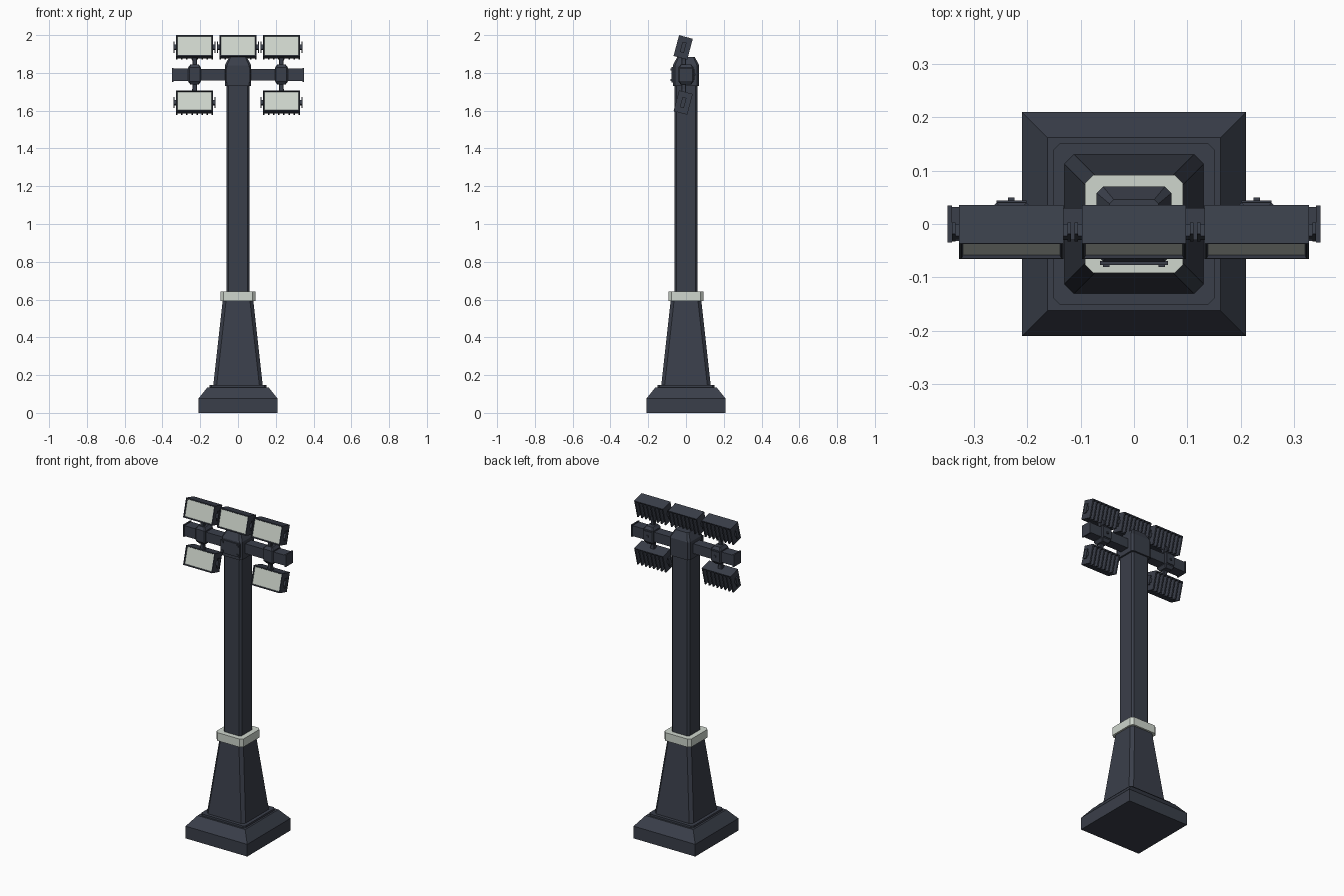
import bpy, bmesh, math
from mathutils import Matrix, Vector

if "Cube" in bpy.data.objects:
    bpy.data.objects.remove(bpy.data.objects["Cube"])


def material(name, rgb):
    m = bpy.data.materials.new(name)
    m.diffuse_color = (*rgb, 1)
    m.use_nodes = True
    m.node_tree.nodes["Principled BSDF"].inputs["Base Color"].default_value = m.diffuse_color
    return m


STEEL = material("dark blue grey steel", (0.042, 0.049, 0.068))
PALE = material("pale grey", (0.62, 0.67, 0.61))


def finish(name, bm, mats):
    bmesh.ops.recalc_face_normals(bm, faces=bm.faces)
    me = bpy.data.meshes.new(name)
    bm.to_mesh(me)
    bm.free()
    for m in mats:
        me.materials.append(m)
    ob = bpy.data.objects.new(name, me)
    bpy.context.collection.objects.link(ob)
    return ob


def octagon(hx, hy, c):
    """Rectangle outline with cut corners."""
    return [(hx, -hy + c), (hx, hy - c), (hx - c, hy), (-hx + c, hy),
            (-hx, hy - c), (-hx, -hy + c), (-hx + c, -hy), (hx - c, -hy)]


def loft(name, rings, mat=STEEL, at=(0, 0)):
    """Stack of cut-corner rings: (z, half x, half y, corner cut)."""
    bm = bmesh.new()
    loops = [[bm.verts.new((x + at[0], y + at[1], z)) for x, y in octagon(hx, hy, c)]
             for z, hx, hy, c in rings]
    for a, b in zip(loops, loops[1:]):
        for i in range(8):
            j = (i + 1) % 8
            bm.faces.new((a[i], a[j], b[j], b[i]))
    bm.faces.new(loops[0][::-1])
    bm.faces.new(loops[-1])
    return finish(name, bm, [mat])


def add_box(bm, lo, hi):
    lo, hi = Vector(lo), Vector(hi)
    size = hi - lo
    mat = Matrix.Translation((lo + hi) / 2) @ Matrix.Diagonal((*size, 1))
    return bmesh.ops.create_cube(bm, size=1, matrix=mat)["verts"]


def boxes(name, items, mat=STEEL):
    bm = bmesh.new()
    for lo, hi in items:
        add_box(bm, lo, hi)
    return finish(name, bm, [mat])


# Square foot with sloped shoulders
bm = bmesh.new()
levels = [(0, 0.21), (0.075, 0.21), (0.135, 0.162)]
loops = [[bm.verts.new((sx * h, sy * h, z)) for sx, sy in ((1, -1), (1, 1), (-1, 1), (-1, -1))]
         for z, h in levels]
for a, b in zip(loops, loops[1:]):
    for i in range(4):
        j = (i + 1) % 4
        bm.faces.new((a[i], a[j], b[j], b[i]))
bm.faces.new(loops[0][::-1])
bm.faces.new(loops[-1])
finish("foot", bm, [STEEL])

# Pedestal, collar and pole
loft("foot_plate", [(0.13, 0.151, 0.151, 0.012), (0.147, 0.151, 0.151, 0.012)])
loft("pedestal", [(0.145, 0.131, 0.131, 0.018), (0.595, 0.081, 0.081, 0.018)])
loft("collar", [(0.592, 0.092, 0.092, 0.016), (0.642, 0.092, 0.092, 0.016)], PALE)
loft("pole", [(0.63, 0.06, 0.06, 0.011), (1.74, 0.06, 0.06, 0.011)])
loft("pole_head", [(1.73, 0.07, 0.07, 0.012), (1.84, 0.07, 0.07, 0.012),
                   (1.885, 0.046, 0.046, 0.008)])

# Bolted plate on the head front
plate = [((-0.064, -0.077, 1.75), (0.064, -0.069, 1.83))]
for x in (-0.052, 0.052):
    for z in (1.762, 1.818):
        plate.append(((x - 0.006, -0.081, z - 0.006), (x + 0.006, -0.076, z + 0.006)))
boxes("head_plate", plate)

# Crossbar with thicker ends
bar = [((-0.34, -0.03, 1.76), (0.34, 0.03, 1.82))]
for s in (-1, 1):
    xs = sorted((s * 0.265, s * 0.343))
    bar.append(((xs[0], -0.032, 1.758), (xs[1], 0.032, 1.822)))
    xs = sorted((s * 0.342, s * 0.35))
    bar.append(((xs[0], -0.035, 1.753), (xs[1], 0.035, 1.827)))
boxes("crossbar", bar)

# Clamps around the crossbar with stems to the lamps
for side, x in (("left", -0.23), ("right", 0.23)):
    loft(side + "_clamp", [(1.738, 0.022, 0.028, 0.004), (1.755, 0.034, 0.04, 0.006),
                           (1.828, 0.034, 0.04, 0.006), (1.845, 0.022, 0.028, 0.004)],
         at=(x, 0))
    loft(side + "_stem", [(1.68, 0.018, 0.015, 0.003), (1.715, 0.012, 0.012, 0.003),
                          (1.865, 0.012, 0.012, 0.003), (1.895, 0.018, 0.015, 0.003)],
         at=(x, -0.012))
    boxes(side + "_clamp_plate", [((x - 0.028, 0.039, 1.762), (x + 0.028, 0.044, 1.82)),
                                  ((x - 0.006, 0.043, 1.785), (x + 0.006, 0.05, 1.797))])


def lamp(name, x, z):
    """Floodlight tilted slightly upward; fins behind, recessed lens in front."""
    hw, hh, hd = 0.098, 0.057, 0.0375
    bm = bmesh.new()
    # Housing with an inset, sunken lens on its front
    add_box(bm, (-hw, -hd, -hh), (hw, 0.012, hh))
    bm.faces.ensure_lookup_table()
    front = min(bm.faces, key=lambda f: f.calc_center_median().y)
    bmesh.ops.inset_region(bm, faces=[front], thickness=0.006)
    bmesh.ops.inset_region(bm, faces=[front], thickness=0.004, depth=-0.006)
    front.material_index = 1
    # Top cover and cooling fins
    add_box(bm, (-hw, 0.01, hh - 0.006), (hw, hd, hh))
    for i in range(8):
        fx = -hw + 0.004 + i * (2 * hw - 0.008) / 7
        add_box(bm, (fx - 0.004, 0.01, -hh), (fx + 0.004, hd, hh - 0.004))
    # Side pivots
    for s in (-1, 1):
        for x0, x1, r in ((0.097, 0.106, 0.012), (0.105, 0.112, 0.028)):
            xs = sorted((s * x0, s * x1))
            add_box(bm, (xs[0], -0.011, -r), (xs[1], 0.011, r))
    ob = finish(name, bm, [STEEL, PALE])
    ob.location = (x, -0.015, z)
    ob.rotation_euler.x = math.radians(-15)
    return ob


# Three lamps above the bar, two below
for label, x in (("left", -0.23), ("centre", 0), ("right", 0.23)):
    lamp("upper_" + label + "_lamp", x, 1.935)
    if x:
        lamp("lower_" + label + "_lamp", x, 1.643)
